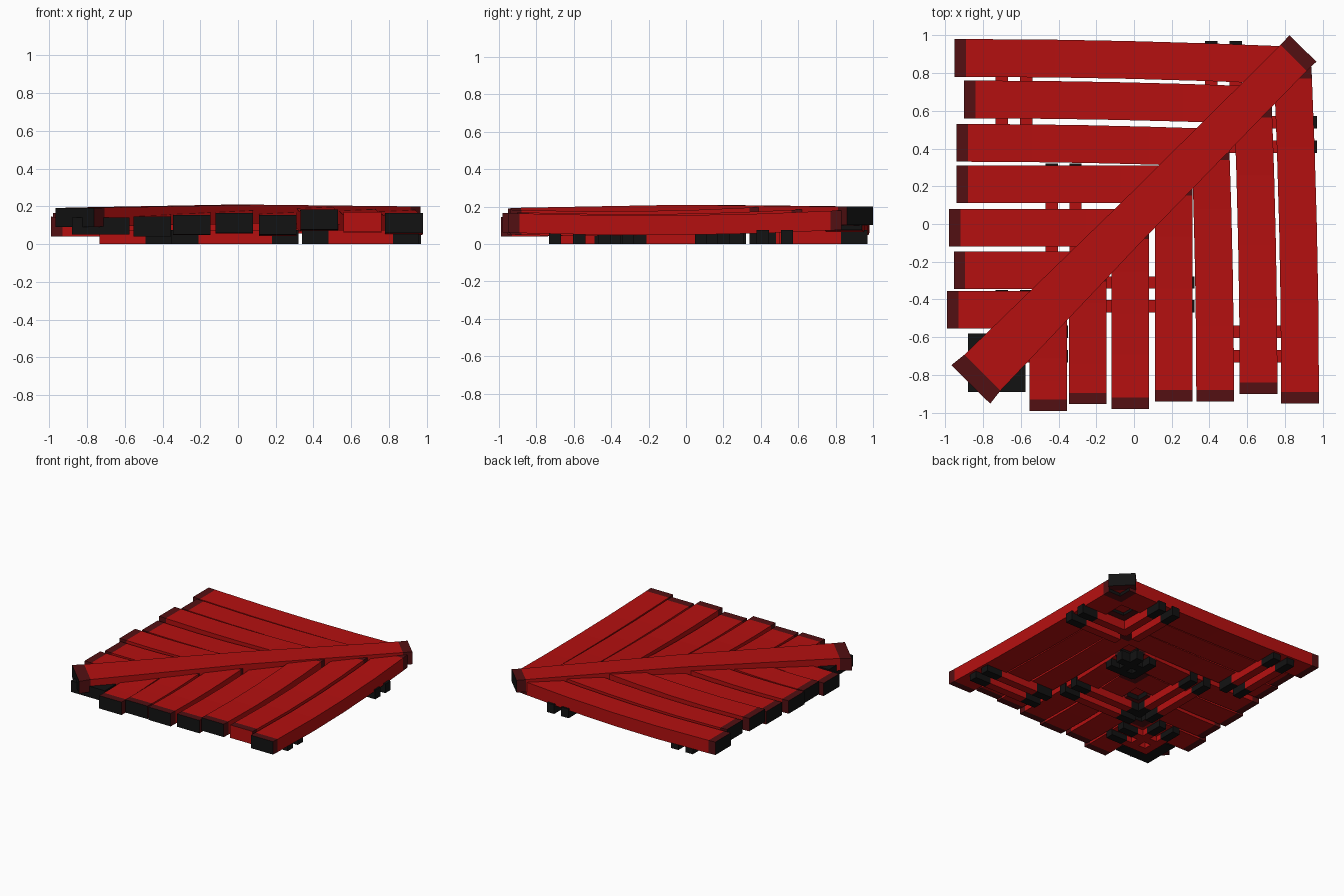
import bpy, bmesh
from mathutils import Vector

cube = bpy.data.objects.get("Cube")
if cube:
    bpy.data.objects.remove(cube, do_unlink=True)


def make_material(name, color):
    mat = bpy.data.materials.new(name)
    mat.use_nodes = True
    mat.diffuse_color = (*color, 1)
    mat.node_tree.nodes["Principled BSDF"].inputs["Base Color"].default_value = (*color, 1)
    return mat


MATS = [make_material("red paint", (0.46, 0.005, 0.005)),
        make_material("dark red band", (0.085, 0.005, 0.006)),
        make_material("black", (0.006, 0.006, 0.006))]
RED, BAND, BLACK = range(3)


def board(name, stations, side, span_mats, start_mat, end_mat):
    """Box lofted through stations of (centre of base, width, height)."""
    bm = bmesh.new()
    rings = []
    for centre, width, height in stations:
        c, half, up = Vector(centre), side * width / 2, Vector((0, 0, height))
        rings.append([bm.verts.new(p) for p in (c - half, c + half, c + half + up, c - half + up)])
    for a, b, mat in zip(rings, rings[1:], span_mats):
        for k in range(4):
            n = (k + 1) % 4
            bm.faces.new((a[k], a[n], b[n], b[k])).material_index = mat
    bm.faces.new(rings[0][::-1]).material_index = start_mat
    bm.faces.new(rings[-1]).material_index = end_mat
    bmesh.ops.recalc_face_normals(bm, faces=bm.faces)
    mesh = bpy.data.meshes.new(name)
    bm.to_mesh(mesh)
    bm.free()
    for mat in MATS:
        mesh.materials.append(mat)
    obj = bpy.data.objects.new(name, mesh)
    bpy.context.collection.objects.link(obj)
    return obj


def place(along, across, z, swapped):
    # The second half of the deck mirrors the first across the diagonal
    return (across, along, z) if swapped else (along, across, z)


def plank(name, start, across, bend, z, swapped, start_mat):
    end = across - bend * 1.2
    length = end - start
    sag = 0.02 * min(1, length / 1.7)
    z_end = z + 0.015
    band = 0.06
    stations = []
    for t in (0, band / length, 0.3, 0.52, 0.76, 1 - band / length, 1):
        a = start + length * t
        height = z + (z_end - z) * t - sag * 4 * t * (1 - t)
        stations.append((place(a, across - bend * t * t, height, swapped), 0.2, 0.105))
    side = Vector(place(0, 1, 0, swapped))
    board(name, stations, side, [BAND, RED, RED, RED, RED, BAND], start_mat, BLACK)


# Deck planks: outer end, centre across, sideways bend, base height
PLANKS = [(-0.95, 0.88, 0.04, 0.06), (-0.9, 0.66, 0.03, 0.065),
          (-0.94, 0.43, 0.025, 0.078), (-0.94, 0.21, 0, 0.05),
          (-0.98, -0.02, 0, 0.06), (-0.955, -0.245, 0, 0.05),
          (-0.99, -0.455, 0, 0.04)]
for swapped, half in ((False, "left"), (True, "front")):
    for i, (start, across, bend, z) in enumerate(PLANKS):
        cap = RED if swapped and i == 1 else BLACK
        plank(f"{half}_plank_{i + 1}", start, across, bend, z, swapped, cap)

# Diagonal ridge plank laid over the joints
p, q = Vector((-0.865, -0.85, 0.09)), Vector((0.895, 0.93, 0.1))
axis = (q - p).normalized()
ridge_side = Vector((-axis.y, axis.x, 0)).normalized()
ridge = []
for t, lift, width in ((0, 0, 0.29), (0.035, 0.003, 0.27), (0.5, 0.014, 0.22),
                       (0.972, 0, 0.195), (1, 0, 0.2)):
    ridge.append((p.lerp(q, t) + Vector((0, 0, lift)), width, 0.1))
board("diagonal_plank", ridge, ridge_side, [BAND, RED, RED, BAND], BLACK, BLACK)

# Short corner block beneath the ridge
board("corner_block", [((-0.88, -0.735, 0.05), 0.31, 0.09), ((-0.575, -0.735, 0.05), 0.31, 0.09)],
      Vector((0, 1, 0)), [BLACK], BLACK, BLACK)

# Paired support battens: low end, high end, two positions, capped low end
BATTENS = [("outer", 0.34, 0.96, (-0.7, -0.57), True),
           ("middle", -0.35, 0.32, (-0.435, -0.31), True),
           ("corner", -0.73, -0.35, (-0.7, -0.57), False),
           ("far", 0.5, 0.97, (0.41, 0.54), False)]
CAP = 0.14
for swapped, half in ((True, "left"), (False, "front")):
    side = Vector(place(0, 1, 0, swapped))
    for name, low, high, positions, capped in BATTENS:
        for k, across in enumerate(positions):
            cuts = [low, low + CAP, high - CAP, high]
            stations = [(place(a, across, 0, swapped), 0.066, 0.075) for a in cuts]
            low_mat = BLACK if capped else RED
            board(f"{half}_{name}_batten_{k + 1}", stations, side,
                  [low_mat, RED, BLACK], low_mat, BLACK)
    # Small black cleats near the middle of the ridge
    for k, across in enumerate((0.08, 0.2)):
        stations = [(place(a, across, 0, swapped), 0.066, 0.075) for a in (0.06, 0.31)]
        board(f"{half}_cleat_{k + 1}", stations, side, [BLACK], BLACK, BLACK)
